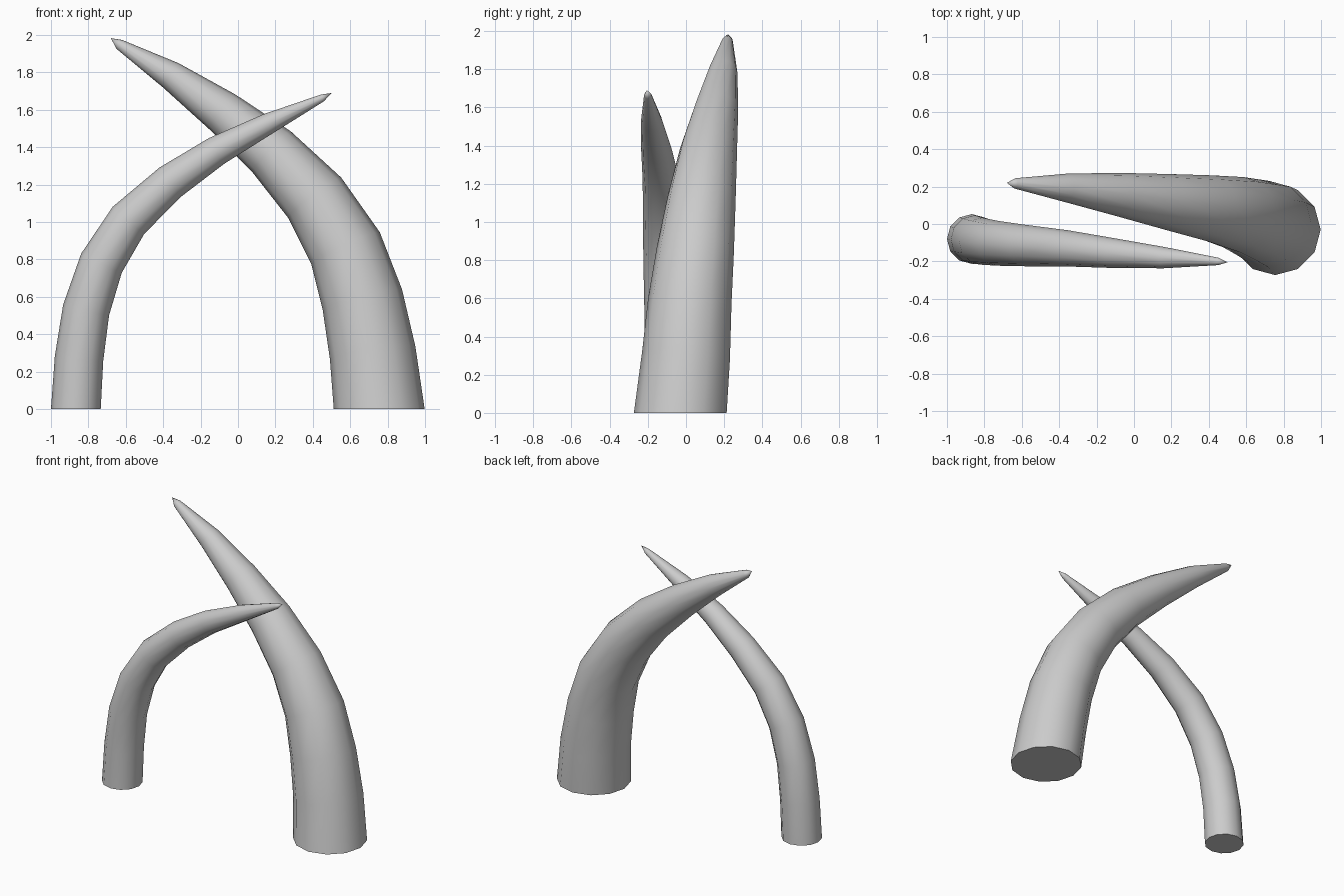
import bpy, bmesh, math
from mathutils import Vector

if "Cube" in bpy.data.objects:
    bpy.data.objects.remove(bpy.data.objects["Cube"])

SIDES = 12


def tusk(name, rings, tip):
    """Sweep a tapering round section along a curved spine, closed by a pointed tip."""
    bm = bmesh.new()
    pts = [Vector(r[:3]) for r in rings] + [Vector(tip)]
    loops = []
    for i, (x, y, z, radius) in enumerate(rings):
        # the base ring lies flat, the others stand square to the spine
        t = Vector((0, 0, 1)) if i == 0 else (pts[i + 1] - pts[i - 1]).normalized()
        v = Vector((0, 1, 0))
        v = (v - v.dot(t) * t).normalized()
        u = v.cross(t)
        loop = []
        for k in range(SIDES):
            a = math.tau * k / SIDES
            loop.append(bm.verts.new(pts[i] + radius * (u * math.cos(a) + v * math.sin(a))))
        loops.append(loop)
    for lo, hi in zip(loops, loops[1:]):
        for k in range(SIDES):
            n = (k + 1) % SIDES
            bm.faces.new((lo[k], lo[n], hi[n], hi[k]))
    # flat base and pointed end
    bm.faces.new(loops[0][::-1])
    end = bm.verts.new(tip)
    for k in range(SIDES):
        bm.faces.new((loops[-1][k], loops[-1][(k + 1) % SIDES], end))
    bm.normal_update()
    mesh = bpy.data.meshes.new(name)
    bm.to_mesh(mesh)
    bm.free()
    mesh.shade_smooth()
    mesh.set_sharp_from_angle(angle=math.radians(50))
    obj = bpy.data.objects.new(name, mesh)
    bpy.context.collection.objects.link(obj)
    return obj


# Large tusk, curving left and back: x, y, z, radius
tusk("large_tusk", [
    (0.755, -0.03, 0.00, 0.243),
    (0.72, 0.00, 0.30, 0.231),
    (0.665, 0.02, 0.585, 0.219),
    (0.575, 0.05, 0.86, 0.202),
    (0.41, 0.083, 1.13, 0.178),
    (0.18, 0.118, 1.375, 0.15),
    (-0.085, 0.158, 1.59, 0.116),
    (-0.36, 0.193, 1.785, 0.077),
    (-0.635, 0.217, 1.95, 0.028),
], (-0.68, 0.22, 1.983))

# Small tusk, curving right and forward
tusk("small_tusk", [
    (-0.867, -0.08, 0.00, 0.133),
    (-0.85, -0.083, 0.27, 0.13),
    (-0.812, -0.092, 0.53, 0.126),
    (-0.73, -0.103, 0.78, 0.12),
    (-0.585, -0.115, 1.01, 0.111),
    (-0.36, -0.13, 1.215, 0.097),
    (-0.115, -0.155, 1.38, 0.08),
    (0.16, -0.18, 1.525, 0.057),
    (0.45, -0.2, 1.663, 0.02),
], (0.50, -0.205, 1.69))
